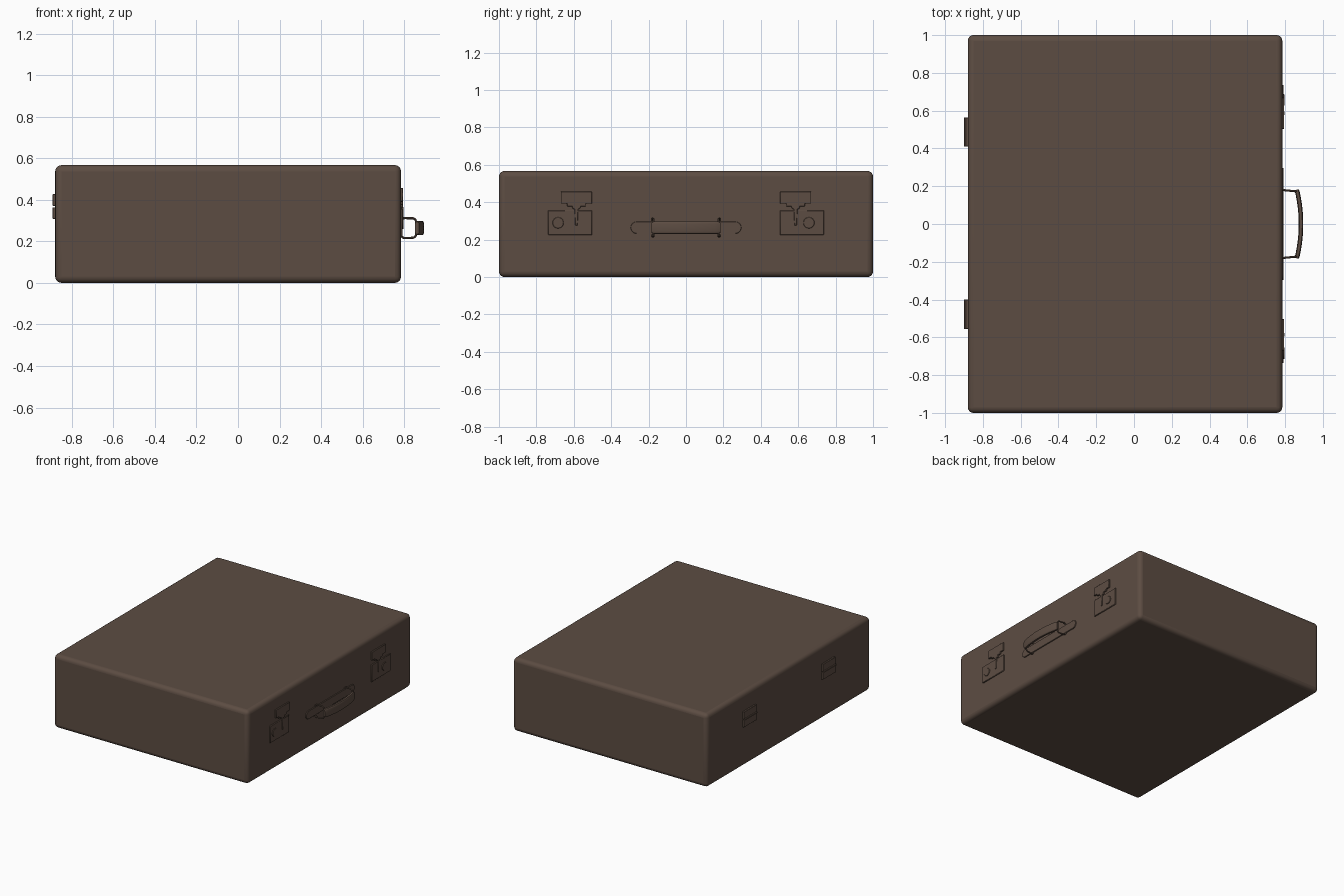
import bpy, bmesh, math
from mathutils import Vector

if "Cube" in bpy.data.objects:
    bpy.data.objects.remove(bpy.data.objects["Cube"])

brown = bpy.data.materials.new("dark_brown")
brown.diffuse_color = (0.108, 0.073, 0.055, 1)
brown.use_nodes = True
brown.node_tree.nodes["Principled BSDF"].inputs["Base Color"].default_value = brown.diffuse_color

FRONT, BACK = 0.785, -0.88      # handle side and hinge side of the case


def finish(obj, bevel=0, segs=2):
    obj.data.materials.clear()
    obj.data.materials.append(brown)
    if bevel:
        m = obj.modifiers.new("bevel", 'BEVEL')
        m.width, m.segments, m.limit_method = bevel, segs, 'ANGLE'
    bpy.ops.object.select_all(action='DESELECT')
    obj.select_set(True)
    bpy.context.view_layer.objects.active = obj
    bpy.ops.object.shade_smooth_by_angle(angle=math.radians(35))
    return obj


def from_bm(name, bm, bevel=0, segs=2):
    bmesh.ops.recalc_face_normals(bm, faces=bm.faces)
    me = bpy.data.meshes.new(name)
    bm.to_mesh(me)
    bm.free()
    obj = bpy.data.objects.new(name, me)
    bpy.context.collection.objects.link(obj)
    return finish(obj, bevel, segs)


def box(name, lo, hi, bevel=0, segs=2):
    bm = bmesh.new()
    bmesh.ops.create_cube(bm, size=1)
    for v in bm.verts:
        v.co = Vector([(a + b) / 2 + c * (b - a) for a, b, c in zip(lo, hi, v.co)])
    return from_bm(name, bm, bevel, segs)


def plate(name, pts, x0, x1, bevel=0.002):
    """Outline in (y, z), extruded along x."""
    bm = bmesh.new()
    f = bm.faces.new([bm.verts.new((x0, y, z)) for y, z in pts])
    ext = bmesh.ops.extrude_face_region(bm, geom=[f])
    for v in ext["geom"]:
        if isinstance(v, bmesh.types.BMVert):
            v.co.x = x1
    return from_bm(name, bm, bevel, 1)


def disc(y, z, r, n=24):
    return [(y + r * math.cos(2 * math.pi * i / n),
             z + r * math.sin(2 * math.pi * i / n)) for i in range(n)]


def wire(name, pts, radius, cyclic=True):
    cu = bpy.data.curves.new(name, 'CURVE')
    cu.dimensions = '3D'
    cu.bevel_depth, cu.bevel_resolution = radius, 2
    sp = cu.splines.new('POLY')
    sp.points.add(len(pts) - 1)
    for p, co in zip(sp.points, pts):
        p.co = (*co, 1)
    sp.use_cyclic_u = cyclic
    tmp = bpy.data.objects.new(name + "_curve", cu)
    bpy.context.collection.objects.link(tmp)
    bpy.context.view_layer.update()
    me = bpy.data.meshes.new_from_object(tmp)
    bpy.data.objects.remove(tmp)
    obj = bpy.data.objects.new(name, me)
    bpy.context.collection.objects.link(obj)
    return finish(obj)


# case body
box("case_body", (BACK, -1, 0), (FRONT, 1, 0.567), 0.03, 4)

# latches
HALF = [(0.083, 0.457), (0.083, 0.392), (0.05, 0.392), (0.05, 0.378),
        (0.024, 0.378), (0.02, 0.366), (0.01, 0.362)]
for side, s, button_y in (("left", -1, -0.684), ("right", 1, 0.657)):
    lo, hi = sorted((s * 0.502, s * 0.737))
    box(f"latch_plate_{side}", (FRONT - 0.01, lo, 0.224), (FRONT + 0.007, hi, 0.357), 0.003, 1)
    cy = s * 0.586
    outline = [(cy + y, z) for y, z in HALF] + [(cy - y, z) for y, z in reversed(HALF)]
    plate(f"latch_hasp_{side}", outline, FRONT - 0.01, FRONT + 0.01)
    plate(f"latch_tongue_{side}",
          [(cy - 0.01, 0.365), (cy + 0.01, 0.365), (cy + 0.006, 0.275), (cy - 0.006, 0.275)],
          FRONT, FRONT + 0.012)
    plate(f"latch_button_{side}", disc(button_y, 0.29, 0.03), FRONT, FRONT + 0.012)

# handle backing strip with rounded ends
CZ = 0.264
cap = [(0.264 + 0.032 * math.cos(a), CZ + 0.032 * math.sin(a))
       for a in (math.pi * (i / 12 - 0.5) for i in range(13))]
plate("handle_strip", cap + [(-y, 2 * CZ - z) for y, z in cap], FRONT - 0.01, FRONT + 0.007)

# handle wire rings
for side, s in (("left", -1), ("right", 1)):
    half = [(0.787, 0.038), (0.793, 0.045), (0.801, 0.048), (0.843, 0.047),
            (0.853, 0.042), (0.857, 0.032)]
    ring = [(x, s * (0.18 - (x - 0.787) * 0.1), CZ + d)
            for x, d in half + [(x, -d) for x, d in reversed(half)]]
    wire(f"handle_ring_{side}", ring, 0.0055)

# bowed grip
bm = bmesh.new()
rings, N = [], 24
for i in range(N + 1):
    t = 2 * i / N - 1
    y, xc = 0.182 * t, 0.884 - 0.022 * t * t
    slope = math.atan(-0.044 * t / 0.182)
    k = 1 if abs(t) < 0.97 else 0.85
    sec = []
    for j in range(16):
        a = 2 * math.pi * j / 16
        c, d = math.cos(a), math.sin(a)
        u = 0.012 * k * math.copysign(abs(c) ** 0.55, c)
        w = 0.034 * k * math.copysign(abs(d) ** 0.55, d)
        sec.append(bm.verts.new((xc + u * math.cos(slope), y - u * math.sin(slope), CZ + w)))
    rings.append(sec)
for a, b in zip(rings, rings[1:]):
    for j in range(16):
        bm.faces.new((a[j], a[j - 1], b[j - 1], b[j]))
bm.faces.new(rings[0])
bm.faces.new(rings[-1])
from_bm("handle_grip", bm)

# hinges: two leaves and a pin
for side, yc in (("left", -0.478), ("right", 0.487)):
    y0, y1 = yc - 0.077, yc + 0.077
    box(f"hinge_lower_leaf_{side}", (BACK - 0.012, y0, 0.308), (BACK + 0.01, y1, 0.364), 0.002, 1)
    box(f"hinge_upper_leaf_{side}", (BACK - 0.012, y0, 0.37), (BACK + 0.01, y1, 0.428), 0.002, 1)
    wire(f"hinge_pin_{side}", [(BACK - 0.011, y0, 0.367), (BACK - 0.011, y1, 0.367)], 0.008, False)
